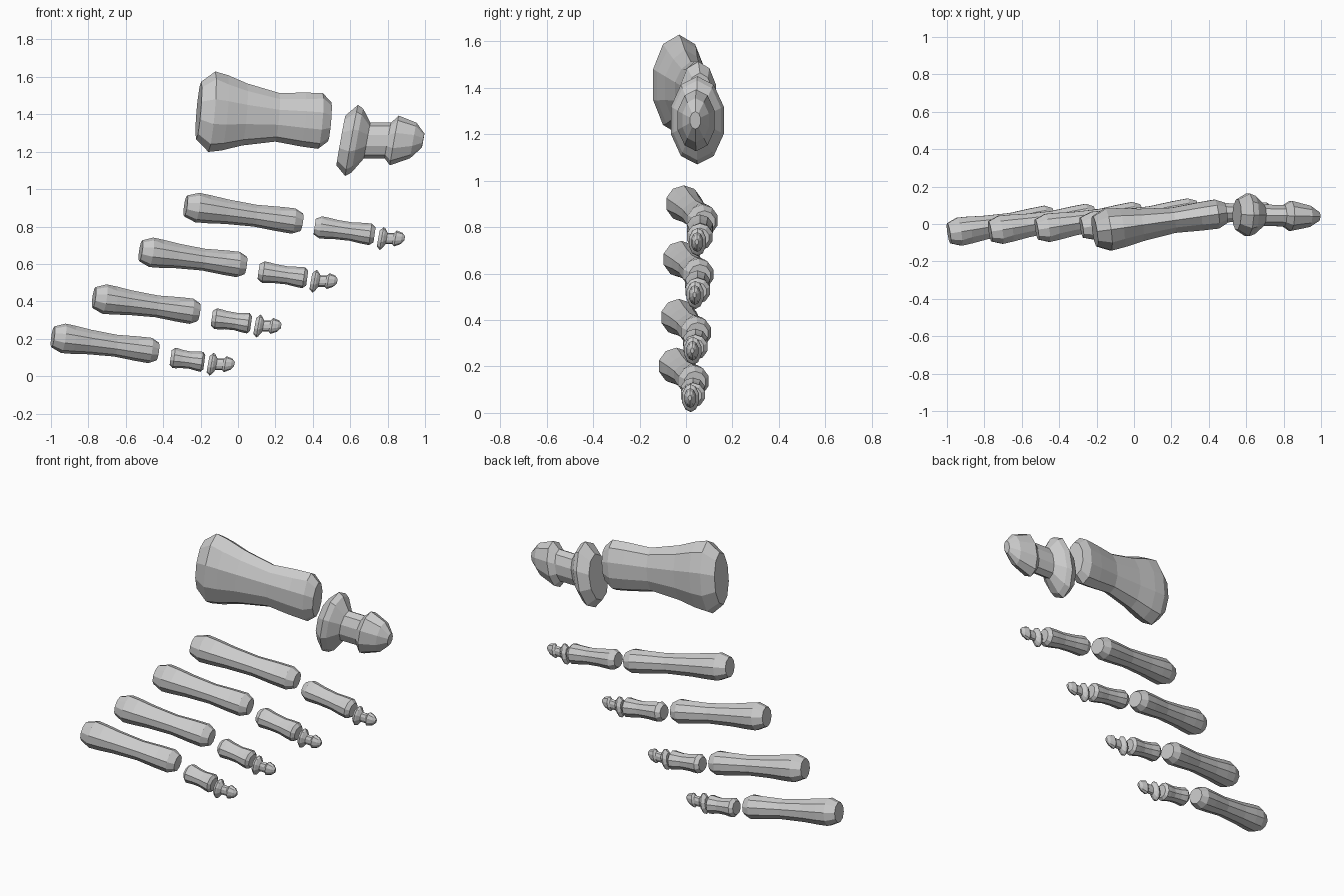
import bpy
import bmesh
from math import sin, cos, pi
from mathutils import Vector

default = bpy.data.objects.get("Cube")
if default:
    bpy.data.objects.remove(default)

SIDES = 10
STATIONS = (0, 0.1, 0.2, 0.35, 0.6, 0.8, 0.93, 1)
# Tip bone: broad base, narrow neck, flared tuft, blunt point
TIP_PROFILE = [(0, 0.7), (0.13, 1), (0.2, 0.9), (0.32, 0.5),
               (0.57, 0.5), (0.65, 0.7), (0.88, 0.5), (1, 0.2)]


def shaft_profile(waist, far):
    """Relative widths of a shaft flaring from its waist to both chamfered ends."""
    profile = []
    for t in STATIONS:
        end = 1 if t < 0.5 else far
        width = waist + (end - waist) * abs(cos(pi * t))
        chamfer = 0.7 if t in (0, 1) else 1
        profile.append((t, width * chamfer))
    return profile


def bone(name, profile, start, run, half_depth, half_height, slant=0, groove=1):
    """Loft faceted rings along the run, each leaning to stay square to it."""
    bm = bmesh.new()
    lean_y = -run.y / run.x
    lean_z = slant - run.z / run.x
    loops = []
    for i, (t, width) in enumerate(profile):
        loop = []
        for k in range(SIDES):
            angle = pi / 2 + 2 * pi * k / SIDES
            # Shallow groove along the upper front of the shaft
            in_groove = k == 1 and 1 < i < len(profile) - 2
            radius = width * (groove if in_groove else 1)
            dy = half_depth * radius * cos(angle)
            dz = half_height * radius * sin(angle)
            offset = Vector((lean_y * dy + lean_z * dz, dy, dz))
            loop.append(bm.verts.new(start + run * t + offset))
        loops.append(loop)
    for near, far in zip(loops, loops[1:]):
        for k in range(SIDES):
            n = (k + 1) % SIDES
            bm.faces.new((near[k], near[n], far[n], far[k]))
    bm.faces.new(loops[0])
    bm.faces.new(loops[-1])
    bmesh.ops.recalc_face_normals(bm, faces=bm.faces[:])
    mesh = bpy.data.meshes.new(name)
    bm.to_mesh(mesh)
    bm.free()
    obj = bpy.data.objects.new(name, mesh)
    bpy.context.collection.objects.link(obj)


def tip_bone(name, start, size):
    """Last bone of a toe, the same shape at any size."""
    run = Vector((0.44, -0.01, 0)) * size
    bone(name, TIP_PROFILE, start, run, 0.12 * size, 0.19 * size, slant=0.18)


# Big toe
bone("big_toe_proximal_bone", shaft_profile(waist=0.55, far=0.68),
     start=Vector((-0.21, -0.04, 1.42)), run=Vector((0.7, 0.1, -0.06)),
     half_depth=0.12, half_height=0.22, groove=0.93)
tip_bone("big_toe_tip_bone", Vector((0.55, 0.05, 1.26)), size=1)

# Small toes: start of the long bone, then lengths of the long and middle bones
TOES = {
    "second": ((-0.28, -0.02, 0.91), 0.62, 0.32),
    "third": ((-0.52, -0.03, 0.67), 0.56, 0.26),
    "fourth": ((-0.77, -0.04, 0.42), 0.56, 0.21),
    "fifth": ((-0.99, -0.05, 0.21), 0.56, 0.18),
}
long_profile = shaft_profile(waist=0.67, far=0.85)
middle_profile = shaft_profile(waist=0.76, far=0.97)

for toe, (corner, long_length, middle_length) in TOES.items():
    # Long bone
    start = Vector(corner)
    bone(toe + "_toe_long_bone", long_profile, start,
         run=Vector((1, 0.16, -0.14)) * long_length,
         half_depth=0.08, half_height=0.08, groove=0.86)
    # Middle bone, beyond a small joint gap
    start += Vector((long_length + 0.07, 0.08, -0.11))
    radius = 0.05 + 0.03 * middle_length
    bone(toe + "_toe_middle_bone", middle_profile, start,
         run=Vector((1, 0, -0.14)) * middle_length,
         half_depth=radius, half_height=radius, groove=0.92)
    # Tip bone
    start += Vector((middle_length + 0.02, -0.01, -0.2 * middle_length))
    tip_bone(toe + "_toe_tip_bone", start, size=0.32)
